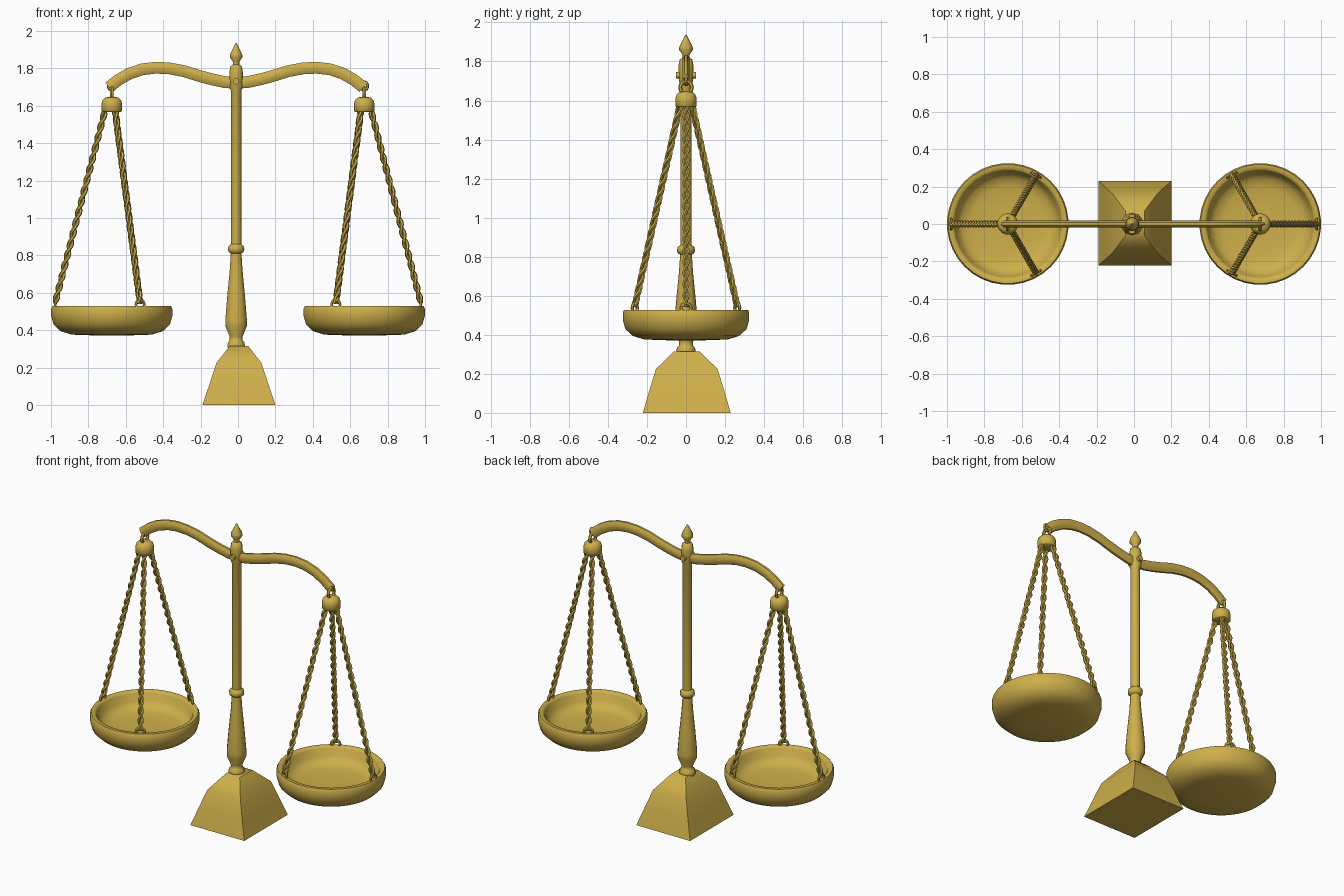
import bpy, bmesh
from math import sin, cos, pi, radians
from mathutils import Vector, Matrix

if "Cube" in bpy.data.objects:
    bpy.data.objects.remove(bpy.data.objects["Cube"])

mat = bpy.data.materials.new("brass")
mat.diffuse_color = (0.62, 0.43, 0.07, 1)
mat.use_nodes = True
mat.node_tree.nodes["Principled BSDF"].inputs["Base Color"].default_value = mat.diffuse_color
CX = -0.01


def finish(name, bm, angle=50):
    bmesh.ops.recalc_face_normals(bm, faces=bm.faces)
    me = bpy.data.meshes.new(name)
    bm.to_mesh(me)
    bm.free()
    ob = bpy.data.objects.new(name, me)
    bpy.context.collection.objects.link(ob)
    me.materials.append(mat)
    bpy.ops.object.select_all(action='DESELECT')
    ob.select_set(True)
    bpy.context.view_layer.objects.active = ob
    bpy.ops.object.shade_smooth_by_angle(angle=radians(angle))
    return ob


def loft(bm, rings, closed=False):
    """Skin a list of equal-length point rings, capping or joining the ends."""
    vs = [[bm.verts.new(p) for p in r] for r in rings]
    n = len(vs[0])
    pairs = list(zip(vs, vs[1:])) + ([(vs[-1], vs[0])] if closed else [])
    for a, b in pairs:
        for i in range(n):
            j = (i + 1) % n
            bm.faces.new((a[i], a[j], b[j], b[i]))
    if not closed:
        bm.faces.new(vs[0])
        bm.faces.new(vs[-1])


def lathe(name, profile, sides, x, angle=50):
    bm = bmesh.new()
    loft(bm, [[(x + r * cos(2 * pi * (k + .5) / sides), r * sin(2 * pi * (k + .5) / sides), z)
               for k in range(sides)] for r, z in profile])
    return finish(name, bm, angle)


def sweep(bm, pts, side, ra, rb, sides, closed=False):
    """Sweep an oval (ra along side, rb across it) along a path."""
    rings, n = [], len(pts)
    for i, p in enumerate(pts):
        if closed:
            t = pts[(i + 1) % n] - pts[i - 1]
        else:
            t = pts[min(i + 1, n - 1)] - pts[max(i - 1, 0)]
        s = (side - t * side.dot(t) / t.length_squared).normalized()
        m = t.cross(s).normalized()
        rings.append([p + s * ra * cos(2 * pi * (k + .5) / sides) + m * rb * sin(2 * pi * (k + .5) / sides)
                      for k in range(sides)])
    loft(bm, rings, closed)


def ring(bm, c, u, v, ru, rv, thick):
    """Oval link lying in the u-v plane."""
    pts = [c + u * ru * cos(2 * pi * k / 14) + v * rv * sin(2 * pi * k / 14) for k in range(14)]
    sweep(bm, pts, u.cross(v), thick, thick, 6, True)


X, Y, Z = Vector((1, 0, 0)), Vector((0, 1, 0)), Vector((0, 0, 1))

# Four-sided flared base
bm = bmesh.new()
loft(bm, [[(0.005 + sx * a, 0.004 + sy * b, z) for sx, sy in ((-1, -1), (1, -1), (1, 1), (-1, 1))]
          for a, b, z in ((.195, .225, 0), (.158, .193, .11), (.12, .158, .225), (.05, .065, .315))])
finish("base", bm, 45)

# Turned column, collars and pointed finial
lathe("column", [(.045, .30), (.05, .315), (.046, .335), (.036, .345), (.036, .365), (.06, .42), (.061, .45),
                 (.05, .58), (.036, .72), (.030, .81), (.044, .82), (.046, .835), (.042, .85), (.029, .86),
                 (.029, 1.68), (.037, 1.70), (.038, 1.78), (.032, 1.81), (.018, 1.82), (.018, 1.835),
                 (.036, 1.86), (.034, 1.875), (.016, 1.91), (.004, 1.935)], 10, CX)

# Wavy beam
half = [(.0, 1.722), (.06, 1.726), (.13, 1.741), (.2, 1.76), (.28, 1.785), (.36, 1.80), (.43, 1.803),
        (.5, 1.795), (.57, 1.772), (.63, 1.738), (.68, 1.698)]
path = [Vector((CX - x, 0, z)) for x, z in half[:0:-1]] + [Vector((CX + x, 0, z)) for x, z in half]
bm = bmesh.new()
sweep(bm, path, Y, .019, .034, 8)
finish("beam", bm)

# Pivot pin through the column head
bm = bmesh.new()
bmesh.ops.create_cone(bm, cap_ends=True, segments=12, radius1=.017, radius2=.017, depth=.1,
                      matrix=Matrix.Translation((CX, 0, 1.73)) @ Matrix.Rotation(pi / 2, 4, 'X'))
finish("pivot_pin", bm)


def hanging_pan(s, side):
    x = s * .675
    # Shallow dish with a rolled rim and recessed inside
    lathe(side + "_pan", [(.10, .372), (.215, .376), (.275, .395), (.312, .43), (.325, .475), (.325, .515),
                          (.318, .528), (.295, .528), (.285, .515), (.275, .47), (.245, .44), (.2, .428),
                          (.10, .424)], 36, x, 60)
    # Cap gathering the chains
    lathe(side + "_cap", [(.05, 1.567), (.056, 1.572), (.056, 1.61), (.05, 1.63), (.035, 1.643),
                          (.012, 1.648)], 16, x)
    # Two interlocked links up to the beam
    bm = bmesh.new()
    ring(bm, Vector((x, 0, 1.667)), Y, Z, .03, .032, .01)
    ring(bm, Vector((x, 0, 1.705)), X, Z, .018, .022, .008)
    finish(side + "_hanger", bm)
    # Three twisted chains with small rings at the rim
    bm = bmesh.new()
    for k in range(3):
        a = 2 * pi * k / 3 + (0 if s > 0 else pi)
        d = Vector((cos(a), sin(a), 0))
        top, low = Vector((x, 0, 1.575)) + d * .036, Vector((x, 0, .545)) + d * .303
        ax = (low - top).normalized()
        u = Z.cross(d)
        v = ax.cross(u)
        for ph in (0, pi):
            pts = []
            for i in range(105):
                w = ph + i / 104 * 2 * pi * 9
                pts.append(top.lerp(low, i / 104) + (u * cos(w) + v * sin(w)) * .0095)
            sweep(bm, pts, u, .0095, .0095, 6)
        ring(bm, Vector((x, 0, .538)) + d * .303, u, Z, .026, .024, .008)
    finish(side + "_chains", bm)


hanging_pan(-1, "left")
hanging_pan(1, "right")
